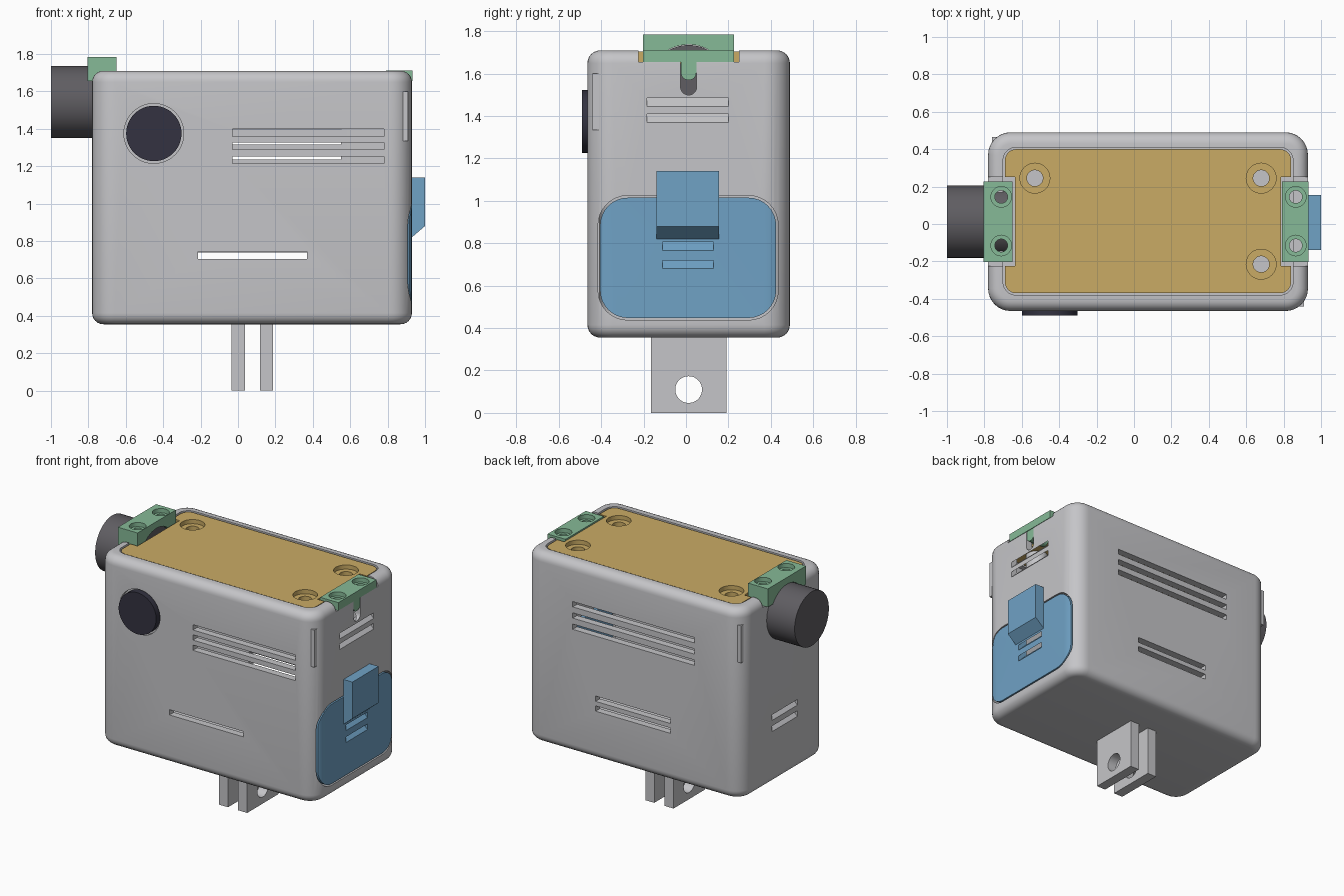
import bpy, bmesh, math
from mathutils import Matrix, Vector

if "Cube" in bpy.data.objects:
    bpy.data.objects.remove(bpy.data.objects["Cube"])


def material(name, rgb):
    m = bpy.data.materials.new(name)
    m.use_nodes = True
    m.diffuse_color = (*rgb, 1)
    m.node_tree.nodes["Principled BSDF"].inputs["Base Color"].default_value = (*rgb, 1)
    return m


GREY = material("light grey", (0.56, 0.56, 0.58))
BLUE = material("blue", (0.16, 0.36, 0.56))
GOLD = material("gold", (0.59, 0.41, 0.13))
GREEN = material("green", (0.24, 0.49, 0.31))
DARK = material("dark grey", (0.115, 0.11, 0.122))
BLACK = material("near black", (0.033, 0.032, 0.052))
MID = 0.0125  # middle of the case in y


def finish(name, bm, mat):
    bmesh.ops.recalc_face_normals(bm, faces=bm.faces)
    mesh = bpy.data.meshes.new(name)
    bm.to_mesh(mesh)
    bm.free()
    ob = bpy.data.objects.new(name, mesh)
    bpy.context.collection.objects.link(ob)
    if mat:
        mesh.materials.append(mat)
    return ob


def box(name, lo, hi, mat=None, axis=2, corner=0, rim=0):
    """Box whose edges along axis are rounded by corner, and end rims by rim."""
    bm = bmesh.new()
    bmesh.ops.create_cube(bm, size=1)
    for v in bm.verts:
        v.co = Vector([lo[i] + (v.co[i] + 0.5) * (hi[i] - lo[i]) for i in range(3)])

    def along(e):
        return abs(e.verts[0].co[axis] - e.verts[1].co[axis]) > 1e-4

    if corner:
        bmesh.ops.bevel(bm, geom=[e for e in bm.edges if along(e)], offset=corner,
                        segments=8, profile=0.5, affect='EDGES')
    if rim:
        bmesh.ops.bevel(bm, geom=[e for e in bm.edges if not along(e)], offset=rim,
                        segments=6, profile=0.5, affect='EDGES')
    return finish(name, bm, mat)


def cylinder(name, start, length, radius, axis, mat=None):
    bm = bmesh.new()
    bmesh.ops.create_cone(bm, cap_ends=True, segments=48, radius1=radius,
                          radius2=radius, depth=length)
    turn = [Matrix.Rotation(math.pi / 2, 4, 'Y'),
            Matrix.Rotation(-math.pi / 2, 4, 'X'), Matrix()][axis]
    centre = Vector(start)
    centre[axis] += length / 2
    bm.transform(Matrix.Translation(centre) @ turn)
    return finish(name, bm, mat)


def prism(name, points, y0, y1, mat=None):
    """Profile in x and z, extruded along y."""
    bm = bmesh.new()
    face = bm.faces.new([bm.verts.new((x, y0, z)) for x, z in points])
    new = bmesh.ops.extrude_face_region(bm, geom=[face])["geom"]
    bmesh.ops.translate(bm, vec=(0, y1 - y0, 0),
                        verts=[g for g in new if isinstance(g, bmesh.types.BMVert)])
    return finish(name, bm, mat)


def boolean(target, tool, operation='DIFFERENCE'):
    mod = target.modifiers.new("cut", 'BOOLEAN')
    mod.operation, mod.object, mod.solver = operation, tool, 'EXACT'
    bpy.context.view_layer.objects.active = target
    bpy.ops.object.modifier_apply(modifier=mod.name)
    bpy.data.objects.remove(tool)


def louvre(target, side, wall, y0, y1, z0, z1):
    """Slot that climbs as it goes inward through an end wall."""
    pts = [(wall + 0.02, z0 - 0.02), (wall + 0.02, z1 - 0.02),
           (wall - 0.1, z1 + 0.1), (wall - 0.1, z0 + 0.1)]
    boolean(target, prism("cutter", [(side * x, z) for x, z in pts], y0, y1))


def screw_hole(target, x, y, top, head, shank, depth):
    boolean(target, cylinder("cutter", (x, y, top - depth), 0.2, head, 2))
    boolean(target, cylinder("cutter", (x, y, top - 0.3), 0.5, shank, 2))


# Case shell, with the access plate taken from the same outer form
LO, HI = (-0.78, -0.465, 0.355), (0.93, 0.49, 1.71)
case = box("case", LO, HI, GREY, corner=0.12, rim=0.06)
plate = box("access_plate", LO, HI, BLUE, corner=0.12, rim=0.06)
boolean(plate, box("cutter", (0.86, -0.405, 0.448), (1, 0.425, 1.015), axis=0, corner=0.13),
        'INTERSECT')
boolean(case, box("cutter", [v + 0.05 for v in LO], (0.88, 0.44, 1.64), corner=0.07))
boolean(case, box("cutter", (0.84, -0.415, 0.438), (1, 0.435, 1.025), axis=0, corner=0.14))

# Lid opening, bracket seats, peg slot and button pocket
boolean(case, box("cutter", (-0.7, -0.38, 1.6), (0.85, 0.41, 1.8), corner=0.07))
for x0, x1 in ((-0.9, -0.635), (0.785, 1)):
    boolean(case, box("cutter", (x0, MID - 0.2375, 1.655), (x1, MID + 0.2375, 1.8)))
boolean(case, box("cutter", (0.8, MID - 0.038, 1.5), (1, MID + 0.038, 1.75), axis=0, corner=0.037))
boolean(case, cylinder("cutter", (-0.45, -0.6, 1.375), 0.16, 0.16, 1))

# Vent slots: front and back
for x0, x1, z, y in ((-0.03, 0.78, 1.36, -0.5), (-0.03, 0.78, 1.288, -0.5),
                     (-0.03, 0.78, 1.215, -0.5), (-0.215, 0.37, 0.705, -0.5),
                     (-0.41, 0.55, 1.395, 0.4), (-0.41, 0.55, 1.315, 0.4),
                     (-0.41, 0.55, 1.235, 0.4), (-0.22, 0.37, 0.77, 0.4),
                     (-0.22, 0.37, 0.7, 0.4)):
    boolean(case, box("cutter", (x0, y, z), (x1, y + 0.12, z + 0.038)))

# Vent slots: ends and access plate
for z in (1.445, 1.37):
    louvre(case, 1, 0.93, -0.185, 0.2, z, z + 0.04)
for z in (0.81, 0.73):
    louvre(case, -1, 0.78, -0.14, 0.147, z, z + 0.04)
for z in (0.765, 0.68):
    louvre(plate, 1, 0.93, -0.11, 0.13, z, z + 0.04)

# Pull tab on the access plate
tab = prism("pull_tab", [(0.925, 0.82), (0.93, 0.82), (1, 0.88), (1, 1.14), (0.925, 1.14)],
            -0.14, 0.155, BLUE)
boolean(tab, cylinder("cutter", (0.8, MID, 1.07), 0.4, 0.03, 0))

# Corner ribs
rib_front = box("corner_rib_front", (0.88, -0.44, 1.335), (0.91, -0.41, 1.6), GREY)
rib_back = box("corner_rib_back", (-0.76, 0.435, 1.335), (-0.73, 0.465, 1.6), GREY)

# Lid with counterbored holes over screw posts
lid = box("lid", (-0.69, -0.37, 1.645), (0.84, 0.4, 1.705), GOLD, corner=0.06)
for x0, x1 in ((-0.9, -0.635), (0.785, 1)):
    boolean(lid, box("cutter", (x0, MID - 0.2375, 1.5), (x1, MID + 0.2375, 1.8)))
posts = []
for i, (x, y) in enumerate(((-0.53, 0.245), (0.68, 0.245), (0.68, -0.215))):
    screw_hole(lid, x, y, 1.705, 0.08, 0.043, 0.03)
    posts.append(cylinder(f"screw_post_{i + 1}", (x, y, 1.5), 0.14, 0.075, 2, GREY))

# Lens barrel and front button
LENS_Z, LENS_R = 1.5425, 0.193
lens = cylinder("lens_barrel", (-1, MID, LENS_Z), 0.33, LENS_R, 0, DARK)
button = cylinder("front_button", (-0.45, -0.49, 1.375), 0.06, 0.148, 1, BLACK)

# Clamp brackets: a raised saddle over the lens, and a flush one with a peg
saddle = box("lens_clamp", (-0.805, MID - 0.215, 1.655), (-0.65, MID + 0.215, 1.785), GREEN)
boolean(saddle, cylinder("cutter", (-1, MID, LENS_Z), 0.5, LENS_R + 0.002, 0))
clamp = box("cable_clamp", (0.79, MID - 0.215, 1.655), (0.933, MID + 0.215, 1.712), GREEN)
boolean(clamp, box("peg", (0.8, MID - 0.036, 1.57), (0.928, MID + 0.036, 1.7),
                   axis=0, corner=0.034), 'UNION')
for ob, x, top in ((saddle, -0.71, 1.785), (clamp, 0.865, 1.712)):
    for y in (-0.115, 0.145):
        screw_hole(ob, x, y, top, 0.055, 0.034, 0.03)

# Mounting prongs
prongs = []
for side, x0, x1 in (("right", -0.035, 0.037), ("left", 0.117, 0.188)):
    prong = box(f"mount_prong_{side}", (x0, -0.165, 0), (x1, 0.19, 0.38), GREY)
    boolean(prong, cylinder("cutter", (x0 - 0.1, MID, 0.11), 0.3, 0.063, 0))
    prongs.append(prong)

# Smooth shading with crisp edges
bpy.ops.object.select_all(action='DESELECT')
for ob in [case, plate, tab, rib_front, rib_back, lid, lens, button, saddle, clamp] + posts + prongs:
    ob.select_set(True)
bpy.context.view_layer.objects.active = case
bpy.ops.object.shade_smooth_by_angle(angle=math.radians(30))
